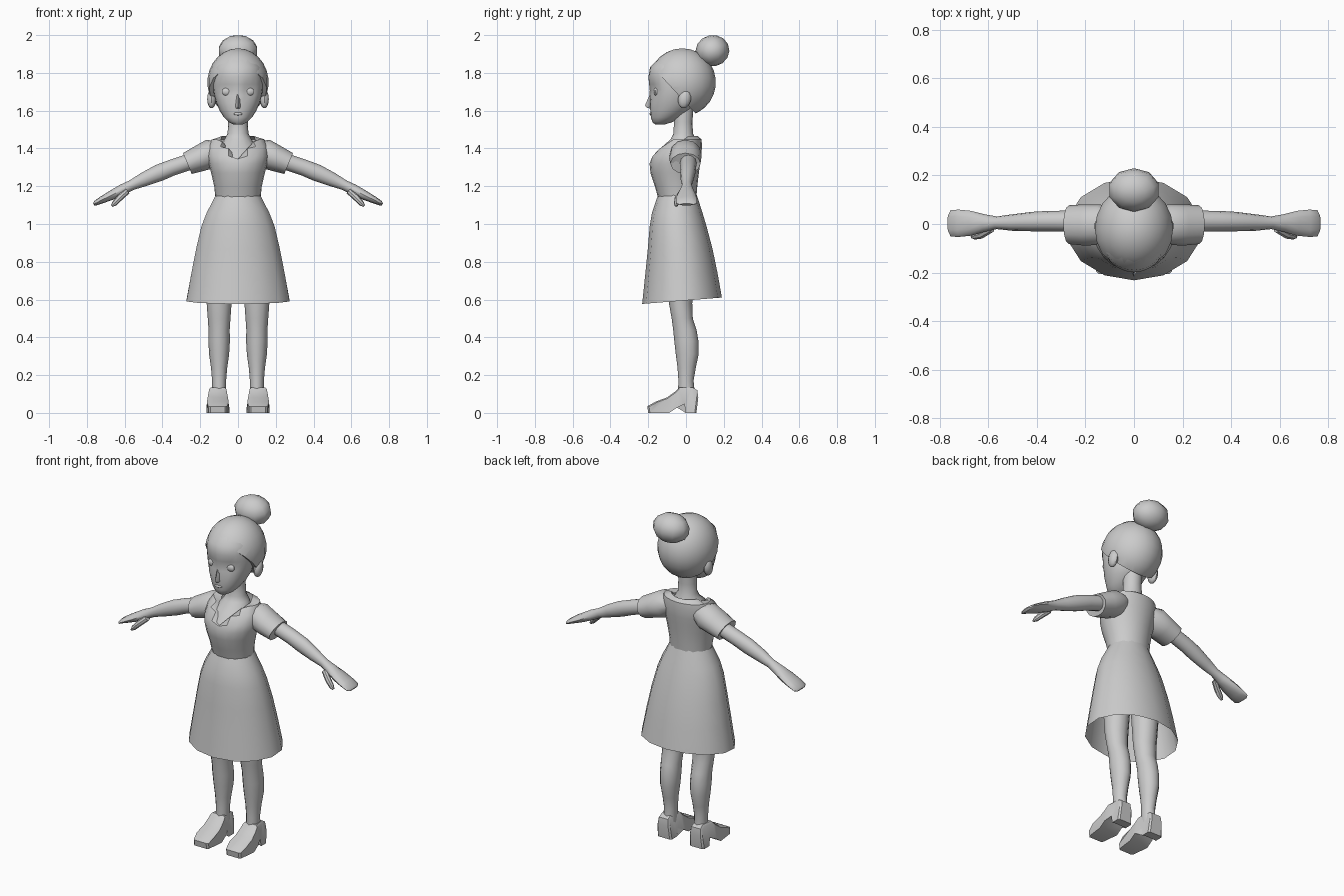
import bpy, bmesh, math
from mathutils import Vector, Matrix

mat = bpy.data.materials.new("matte grey")
mat.diffuse_color = (0.6, 0.6, 0.6, 1)


def finish(name, bm, mirror=False, angle=40):
    """Turn a bmesh into a smooth-shaded object, optionally mirrored in x."""
    bmesh.ops.recalc_face_normals(bm, faces=bm.faces[:])
    me = bpy.data.meshes.new(name)
    bm.to_mesh(me)
    bm.free()
    me.materials.append(mat)
    ob = bpy.data.objects.new(name, me)
    bpy.context.collection.objects.link(ob)
    bpy.ops.object.select_all(action='DESELECT')
    ob.select_set(True)
    bpy.context.view_layer.objects.active = ob
    bpy.ops.object.shade_smooth_by_angle(angle=math.radians(angle))
    if mirror:
        ob.modifiers.new("Mirror", 'MIRROR')
    return ob


def skin(bm, rings, caps=(True, True)):
    """Join rings of points into a surface."""
    vs = [[bm.verts.new(p) for p in r] for r in rings]
    n = len(vs[0])
    for a, b in zip(vs, vs[1:]):
        for i in range(n):
            j = (i + 1) % n
            bm.faces.new((a[i], a[j], b[j], b[i]))
    if caps[0]:
        bm.faces.new(vs[0])
    if caps[1]:
        bm.faces.new(vs[-1])


def loft(name, rings, n=16, cx=0, caps=(True, True), shape=None, mirror=False):
    """Stack of ellipses; each ring is (z, half width, front y, back y)."""
    out = []
    for z, rx, yf, yb in rings:
        ring = []
        for i in range(n):
            a = 2 * math.pi * i / n - math.pi / 2
            p = Vector((cx + rx * math.cos(a),
                        (yf + yb) / 2 + (yb - yf) / 2 * math.sin(a), z))
            ring.append(shape(p) if shape else p)
        out.append(ring)
    bm = bmesh.new()
    skin(bm, out, caps)
    return finish(name, bm, mirror)


def tube(name, pts, n=10, caps=(True, True)):
    """Limb along x; each point is (x, y, z, half height, half depth)."""
    rings = []
    for k, (x, y, z, h, w) in enumerate(pts):
        a, b = pts[max(k - 1, 0)], pts[min(k + 1, len(pts) - 1)]
        d = Vector((b[0] - a[0], 0, b[2] - a[2])).normalized()
        up = Vector((-d.z, 0, d.x))
        rings.append([Vector((x, y, z)) + up * h * math.sin(t) + Vector((0, w * math.cos(t), 0))
                      for t in (2 * math.pi * i / n for i in range(n))])
    bm = bmesh.new()
    skin(bm, rings, caps)
    return finish(name, bm, True)


def ball(name, c, r, u=14, v=9, rot=0, mirror=False, cut=None):
    bm = bmesh.new()
    m = Matrix.Translation(c) @ Matrix.Rotation(rot, 4, 'X') @ Matrix.Diagonal((*r, 1))
    bmesh.ops.create_uvsphere(bm, u_segments=u, v_segments=v, radius=1, matrix=m)
    if cut:
        res = bmesh.ops.bisect_plane(bm, geom=bm.verts[:] + bm.edges[:] + bm.faces[:],
                                     plane_co=cut[0], plane_no=cut[1], clear_outer=True)
        edges = [e for e in res["geom_cut"] if isinstance(e, bmesh.types.BMEdge)]
        bmesh.ops.contextual_create(bm, geom=edges)
    return finish(name, bm, mirror)


# Skirt: open bell with the hem a little higher at the back
def hem(p):
    if p.z < 0.65:
        p.z += 0.08 * (p.y + 0.23)
    return p


loft("skirt", [(1.16, .117, -.145, .055), (1.12, .138, -.16, .068), (1.06, .17, -.18, .087),
               (.99, .198, -.192, .108), (.87, .227, -.202, .14), (.74, .253, -.215, .167),
               (.577, .28, -.232, .19)], 14, caps=(False, False), shape=hem)


# Bodice with a V neckline at the front
def neckline(p):
    if p.y < -.01:
        p.z = min(p.z, 1.345 + abs(p.x) * 1.1)
    return p


loft("bodice", [(1.14, .12, -.148, .055), (1.2, .126, -.165, .06), (1.27, .142, -.188, .068),
                (1.32, .155, -.193, .075), (1.36, .162, -.183, .08), (1.41, .16, -.145, .085),
                (1.448, .14, -.105, .082), (1.465, .09, -.085, .062)], 20,
     caps=(False, False), shape=neckline)

# Chest and neck
loft("neck", [(1.25, .1, -.15, .03), (1.34, .12, -.178, .055), (1.41, .1, -.125, .06),
              (1.45, .07, -.08, .05), (1.48, .055, -.066, .037), (1.54, .052, -.064, .034),
              (1.62, .052, -.07, .04)])

# Sleeves, open at the cuff with a turned-in edge
tube("sleeve", [(.09, 0, 1.39, .05, .06), (.14, -.002, 1.373, .078, .083),
                (.2, -.004, 1.348, .07, .085), (.268, -.003, 1.32, .06, .08),
                (.262, -.003, 1.322, .052, .072), (.2, -.002, 1.35, .048, .06)], 12)

# Arms with flat mitten hands and thumbs
tube("arm", [(.18, .01, 1.355, .045, .045), (.27, .012, 1.325, .043, .043),
             (.35, .012, 1.298, .043, .042), (.42, .01, 1.27, .045, .04),
             (.5, .006, 1.235, .037, .034), (.565, .005, 1.205, .027, .026),
             (.615, .004, 1.18, .029, .036), (.67, .003, 1.152, .025, .051),
             (.72, .003, 1.128, .019, .056), (.755, .003, 1.11, .013, .055),
             (.764, .003, 1.103, .007, .035)], 12)
tube("thumb", [(.585, -.02, 1.175, .016, .016), (.625, -.042, 1.14, .017, .018),
               (.655, -.05, 1.108, .014, .014), (.668, -.052, 1.095, .006, .007)], 8)

# Legs
loft("leg", [(.95, .075, -.11, .07), (.75, .074, -.105, .05), (.58, .066, -.09, .033),
             (.5, .06, -.076, .036), (.44, .056, -.068, .056), (.38, .057, -.062, .066),
             (.31, .053, -.054, .067), (.24, .043, -.045, .052), (.17, .037, -.04, .04),
             (.12, .037, -.042, .045), (.07, .034, -.04, .045)], 12, cx=.1, mirror=True)

# Heeled shoes: a side profile widened towards the sole
profile = [(-.2, 0), (-.205, .035), (-.16, .06), (-.1, .082), (-.055, .115), (-.035, .135),
           (.035, .135), (.06, .12), (.065, .08), (.055, 0), (.004, 0), (-.004, .05),
           (-.045, .03), (-.09, 0)]
bm = bmesh.new()
rings = []
for s in (-1, -.8, .8, 1):
    ring = []
    for y, z in profile:
        w = .061 if y < -.03 else .047
        w *= 1 - 2.6 * max(0, z - .04)
        if y < -.18:
            w *= .8
        inset = 1 if abs(s) < 1 else .93
        ring.append((.107 + s * w, -.07 + (y + .07) * inset, z * inset))
    rings.append(ring)
skin(bm, rings)
bmesh.ops.triangulate(bm, faces=[f for f in bm.faces if len(f.verts) > 4])
finish("shoe", bm, True, 35)


# Head, with shallow eye sockets pressed into the face
def sockets(p):
    if p.y < -.08:
        d = ((abs(p.x) - .058) / .035) ** 2 + ((p.z - 1.705) / .04) ** 2
        p.y += .018 * math.exp(-d)
    return p


loft("head", [(1.528, .026, -.165, -.11), (1.54, .05, -.178, -.07), (1.565, .075, -.186, -.03),
              (1.6, .097, -.189, .02), (1.64, .115, -.192, .05), (1.68, .126, -.193, .06),
              (1.71, .131, -.193, .065), (1.74, .133, -.196, .07), (1.78, .133, -.199, .07),
              (1.83, .126, -.19, .06), (1.87, .1, -.15, .04)], 24, shape=sockets)

# Nose, lips, eyelids and ears
bm = bmesh.new()
rings = [[(0, -.19, 1.69), (.006, -.188, 1.69), (0, -.18, 1.69), (-.006, -.188, 1.69)],
         [(0, -.217, 1.628), (.014, -.192, 1.62), (0, -.18, 1.62), (-.014, -.192, 1.62)],
         [(0, -.206, 1.614), (.009, -.19, 1.612), (0, -.18, 1.612), (-.009, -.19, 1.612)]]
skin(bm, rings)
finish("nose", bm)
ball("lips", (0, -.184, 1.583), (.026, .009, .008), 10, 6)
ball("eyelid", (.058, -.158, 1.7), (.03, .014, .022), 10, 7, mirror=True)
ball("ear", (.14, -.008, 1.662), (.024, .034, .05), 10, 8, rot=-.2, mirror=True)

# Hair cap cut along a slanted hairline, and a bun behind the crown
ball("hair", (0, -.02, 1.75), (.162, .178, .18), 20, 13,
     cut=(Vector((0, -.07, 1.715)), Vector((0, -.26, -.24))))
ball("bun", (0, .14, 1.917), (.108, .09, .083), 10, 7, rot=.2)
